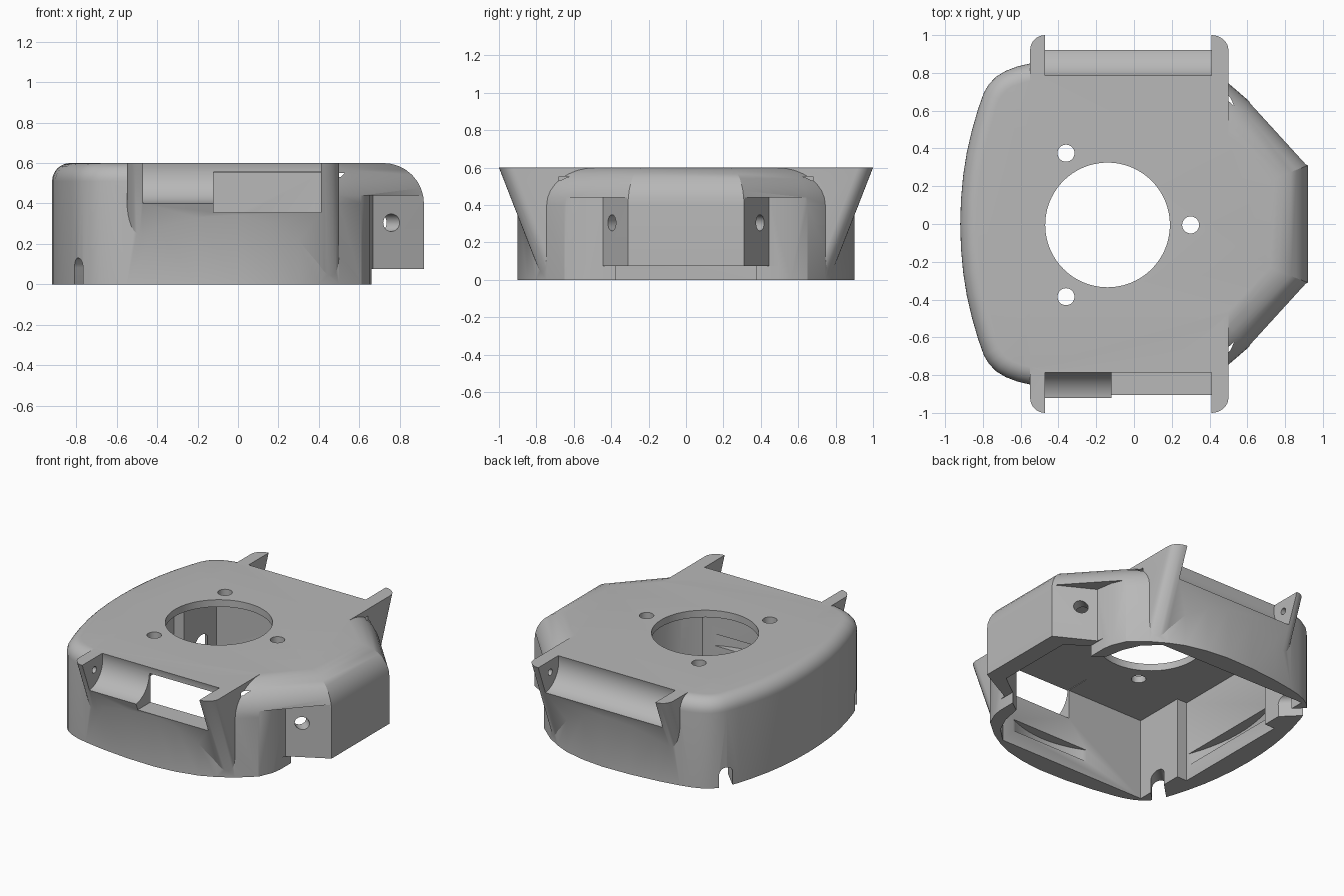
import bpy, bmesh, math
from mathutils import Vector

if "Cube" in bpy.data.objects:
    bpy.data.objects.remove(bpy.data.objects["Cube"])

TOP = 0.6
grey = bpy.data.materials.new("plain_grey")
grey.use_nodes = True
grey.diffuse_color = (0.48, 0.48, 0.48, 1)
grey.node_tree.nodes["Principled BSDF"].inputs["Base Color"].default_value = (0.48, 0.48, 0.48, 1)


def loft(name, rings):
    """Closed solid through rings of equal point count."""
    bm = bmesh.new()
    loops = [[bm.verts.new(p) for p in ring] for ring in rings]
    n = len(loops[0])
    for a, b in zip(loops, loops[1:]):
        for i in range(n):
            j = (i + 1) % n
            bm.faces.new((a[i], a[j], b[j], b[i]))
    bm.faces.new(loops[0][::-1])
    bm.faces.new(loops[-1])
    bmesh.ops.recalc_face_normals(bm, faces=bm.faces)
    mesh = bpy.data.meshes.new(name)
    bm.to_mesh(mesh)
    bm.free()
    ob = bpy.data.objects.new(name, mesh)
    ob.data.materials.append(grey)
    bpy.context.collection.objects.link(ob)
    return ob


def prism(name, pts, z0, z1):
    return loft(name, [[(x, y, z) for x, y in pts] for z in (z0, z1)])


def box(name, x0, x1, y0, y1, z0, z1):
    return prism(name, [(x0, y0), (x1, y0), (x1, y1), (x0, y1)], z0, z1)


def rod(name, start, end, r, n=32):
    a, b = Vector(start), Vector(end)
    q = (b - a).to_track_quat('Z', 'Y')
    circle = [q @ Vector((r * math.cos(t), r * math.sin(t), 0))
              for t in (2 * math.pi * i / n for i in range(n))]
    return loft(name, [[c + p for c in circle] for p in (a, b)])


def combine(target, tool, operation):
    mod = target.modifiers.new(tool.name, 'BOOLEAN')
    mod.object, mod.operation, mod.solver = tool, operation, 'EXACT'
    bpy.context.view_layer.objects.active = target
    bpy.ops.object.modifier_apply(modifier=mod.name)
    bpy.data.objects.remove(tool)


def mirrored(half):
    """Mirror a path across y = 0 into a closed outline."""
    return half + [(x, -y) for x, y in reversed(half) if y > 0]


# Shell outline, with a top edge rounding that grows towards the nose
half = [(-.92, 0), (-.916, .13), (-.904, .26), (-.885, .38), (-.857, .50), (-.825, .61),
        (-.795, .695), (-.768, .74), (-.73, .78), (-.68, .81), (-.62, .833), (-.55, .85),
        (-.4, .875), (-.2, .895), (0, .9), (.15, .885), (.3, .85), (.4, .805),
        (.5, .745), (.61, .65), (.92, .31)]
outline = [Vector(p) for p in mirrored(half)]


def inset_dir(i):
    a, p, b = outline[i - 1], outline[i], outline[(i + 1) % len(outline)]
    e1, e2 = (p - a).normalized(), (b - p).normalized()
    n1, n2 = Vector((e1.y, -e1.x)), Vector((e2.y, -e2.x))
    return (n1 + n2) / (1 + n1.dot(n2))


def ring(t):
    pts = []
    for i, p in enumerate(outline):
        r = 0.09 + 0.11 * min(1, max(0, (p.x + 0.5) / 1.0))
        q = p + inset_dir(i) * r * (1 - math.cos(t))
        pts.append((q.x, q.y, TOP - r * (1 - math.sin(t))))
    return pts


steps = 8
shell = loft("motor_housing_shell",
             [[(p.x, p.y, 0) for p in outline]] +
             [ring(math.pi / 2 * k / steps) for k in range(steps + 1)])

# Flared side brackets, each ending in two rounded ears
for side in (1, -1):
    arc = [math.pi / 2 * k / 8 for k in range(9)]
    plan = [(-.55, .45)]
    plan += [(-.47 - .08 * math.cos(t), .92 + .08 * math.sin(t)) for t in arc]
    plan += [(.41 + .09 * math.sin(t), .92 + .08 * math.cos(t)) for t in arc]
    plan += [(.5, .45)]
    low = [(x, side * (y - .23 if y > .5 else y), .01) for x, y in plan]
    high = [(x, side * y, TOP) for x, y in plan]
    combine(shell, loft("side_bracket", [low, high]), 'UNION')

cutters = []

# Hollow inside, wider between the corner bosses
cavity = mirrored([(-.775, .42), (-.7, .42), (-.7, .77), (.412, .765),
                   (.51, .67), (.56, .56), (.585, .43), (.8, .27)])
cutters.append(prism("cavity", cavity, -.1, .552))

# Crescent grooves in the inner walls
bow = [k / 8 for k in range(-8, 9)]
back = [(-.77 - .08 * (1 - t * t), .41 * t) for t in bow]
cutters.append(prism("back_groove", [(-.7, -.41)] + back + [(-.7, .41)], .1, .18))
for s in (1, -1):
    flank = [(.03 + .31 * t, s * (.76 + .075 * (1 - t * t))) for t in bow]
    cutters.append(prism("flank_groove", [(-.28, s * .7)] + flank + [(.34, s * .7)], .1, .18))

# Openings in the top plate
cutters.append(rod("main_opening", (-.14, -.005, .4), (-.14, -.005, .8), .33, 96))
for x, y in ((-.36, .375), (-.36, -.385), (.3, -.005)):
    cutters.append(rod("screw_hole", (x, y, .4), (x, y, .8), .045))

for s in (1, -1):
    # Concave scoop between the ears and blind pin holes in the ears
    cutters.append(rod("scoop", (-.47, s * .94, .56), (.41, s * .94, .56), .16, 64))
    cutters.append(box("scoop_gap", -.47, .41, *sorted((s * .94, s * 1.2)), .402, .8))
    cutters.append(rod("pin_hole", (-.52, s * .87, .52), (.46, s * .87, .52), .022, 20))
    # Angled recess beside the nose with its screw hole
    recess = [(.61, .65), (.65, .56), (.668, .445), (.92, .31), (1.1, .4), (.8, .8)]
    cutters.append(prism("nose_recess", [(x, s * y) for x, y in recess], -.1, .44))
    cutters.append(rod("nose_hole", (.9, s * .52, .305), (.61, s * .265, .305), .043))
    # Arched cable slots at the rounded corners
    a, b = Vector((-.93, s * .84)), Vector((-.58, s * .49))
    across = (b - a).orthogonal().normalized() * .0445
    cutters.append(rod("slot_arch", (*a, .085), (*b, .085), .045))
    cutters.append(prism("slot_base", [a - across, b - across, b + across, a + across], -.1, .085))

# Side window and the clearance under the nose
cutters.append(box("side_window", -.12, .41, -1.1, -.6, .355, .556))
cutters.append(box("nose_clearance", .66, 1.1, -.7, .7, -.1, .075))

for cutter in cutters:
    combine(shell, cutter, 'DIFFERENCE')

# Smooth curved walls, keep crisp edges
bpy.ops.object.select_all(action='DESELECT')
shell.select_set(True)
bpy.context.view_layer.objects.active = shell
bpy.ops.object.shade_smooth_by_angle(angle=math.radians(25))
